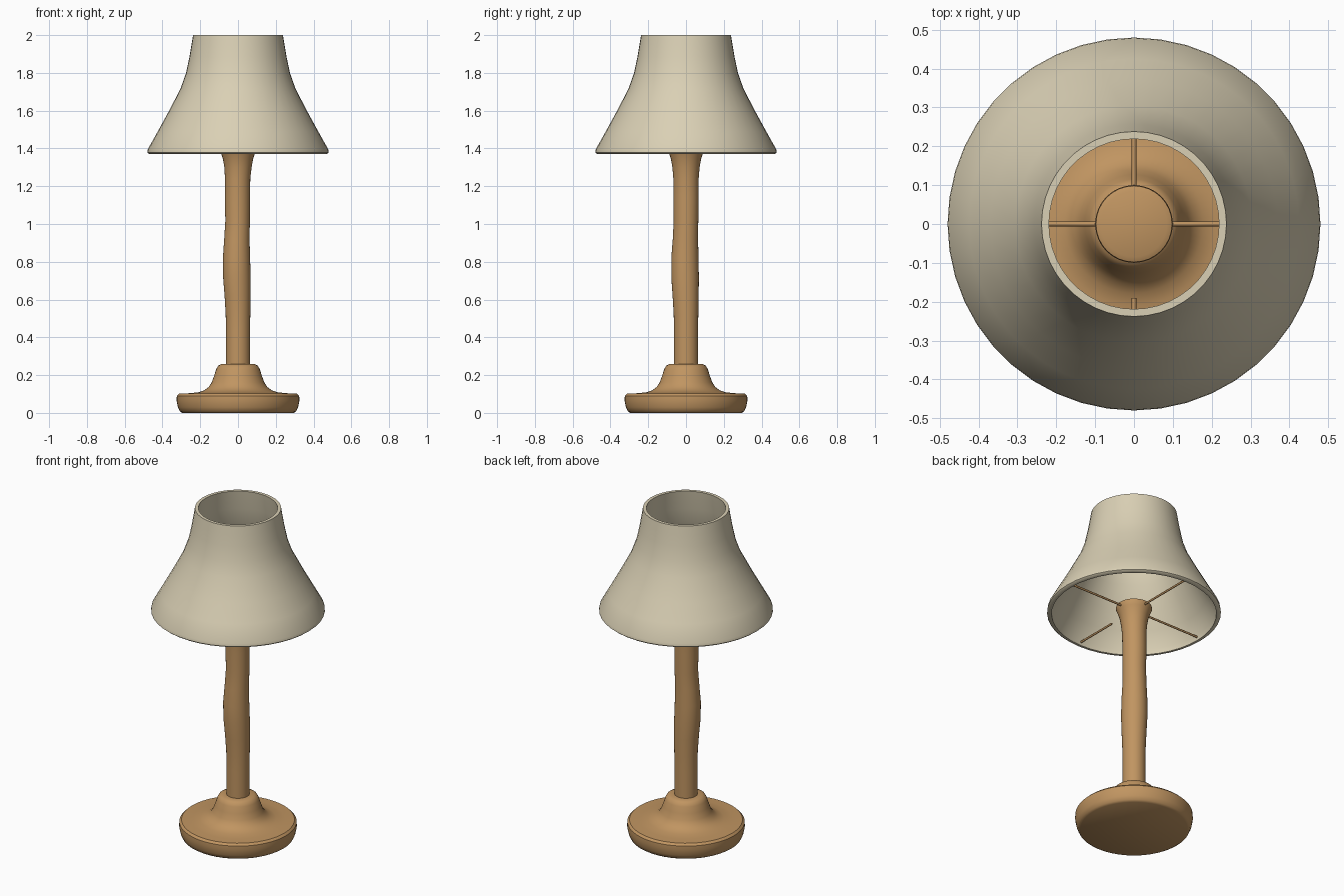
import bpy, bmesh, math
from mathutils import Vector

if "Cube" in bpy.data.objects:
    bpy.data.objects.remove(bpy.data.objects["Cube"])


def material(name, rgb):
    m = bpy.data.materials.new(name)
    m.diffuse_color = (*rgb, 1)
    m.use_nodes = True
    m.node_tree.nodes["Principled BSDF"].inputs["Base Color"].default_value = m.diffuse_color
    return m


wood = material("warm_wood", (0.53, 0.30, 0.12))
cloth = material("cream_cloth", (0.70, 0.63, 0.46))


def revolve(name, profile, sides, mat, closed=False, angle=40):
    """Turn a profile of (radius, z, x shift, y shift) rows around the z axis."""
    bm = bmesh.new()
    rings = []
    for row in profile:
        r, z, dx, dy = (*row, 0, 0)[:4]
        rings.append([bm.verts.new((dx + r * math.cos(math.tau * i / sides),
                                    dy + r * math.sin(math.tau * i / sides), z))
                      for i in range(sides)])
    pairs = list(zip(rings, rings[1:]))
    if closed:
        pairs.append((rings[-1], rings[0]))
    else:
        bm.faces.new(rings[0])
        bm.faces.new(rings[-1])
    for a, b in pairs:
        for i in range(sides):
            j = (i + 1) % sides
            bm.faces.new((a[i], a[j], b[j], b[i]))
    bmesh.ops.recalc_face_normals(bm, faces=bm.faces)
    return finish(name, bm, mat, angle)


def finish(name, bm, mat, angle):
    me = bpy.data.meshes.new(name)
    bm.to_mesh(me)
    bm.free()
    me.materials.append(mat)
    ob = bpy.data.objects.new(name, me)
    bpy.context.collection.objects.link(ob)
    bpy.ops.object.select_all(action='DESELECT')
    ob.select_set(True)
    bpy.context.view_layer.objects.active = ob
    bpy.ops.object.shade_smooth_by_angle(angle=math.radians(angle))
    return ob


# Round foot with a bell-shaped collar
revolve("base", [
    (0.295, 0.0), (0.308, 0.008), (0.318, 0.03), (0.325, 0.065), (0.324, 0.09),
    (0.312, 0.102), (0.26, 0.104), (0.21, 0.109), (0.178, 0.12), (0.155, 0.137),
    (0.14, 0.16), (0.127, 0.195), (0.115, 0.232), (0.105, 0.25), (0.088, 0.259),
    (0.06, 0.26)], 64, wood)

# Slightly wobbly turned stem, flared at the top
revolve("stem", [
    (0.064, 0.22), (0.064, 0.42), (0.065, 0.52), (0.069, 0.62, -0.002, -0.002),
    (0.073, 0.72, -0.006, -0.005), (0.072, 0.82, -0.008, -0.006),
    (0.067, 0.92, -0.006, -0.003), (0.065, 1.02, -0.002), (0.067, 1.14, -0.003),
    (0.067, 1.24, -0.002), (0.072, 1.3), (0.08, 1.345), (0.092, 1.38),
    (0.1, 1.4), (0.098, 1.412), (0.085, 1.418)], 32, wood)

# Hollow flared shade: up the outside, back down the inside
outer = [(0.470, 1.37), (0.480, 1.378), (0.478, 1.395), (0.425, 1.49), (0.37, 1.59),
         (0.305, 1.715), (0.275, 1.80), (0.257, 1.885), (0.246, 1.95), (0.238, 2.0)]
inner = [(0.219, 2.0), (0.236, 1.885), (0.254, 1.80), (0.284, 1.715), (0.348, 1.59),
         (0.403, 1.49), (0.452, 1.40), (0.455, 1.37)]
revolve("shade", outer + inner, 44, cloth, closed=True)

# Thin support rods; the front one is broken short of the stem
for name, direction, start in (("rod_right", (1, 0), 0.07), ("rod_back", (0, 1), 0.07),
                               ("rod_left", (-1, 0), 0.07), ("rod_front", (0, -1), 0.19)):
    d = Vector((*direction, 0))
    end = 0.46
    bm = bmesh.new()
    bmesh.ops.create_cone(bm, cap_ends=True, segments=8, radius1=0.006, radius2=0.006,
                          depth=end - start)
    bm.transform(d.to_track_quat('Z', 'Y').to_matrix().to_4x4())
    bmesh.ops.translate(bm, vec=d * (start + end) / 2 + Vector((0, 0, 1.392)), verts=bm.verts)
    finish(name, bm, wood, 50)
